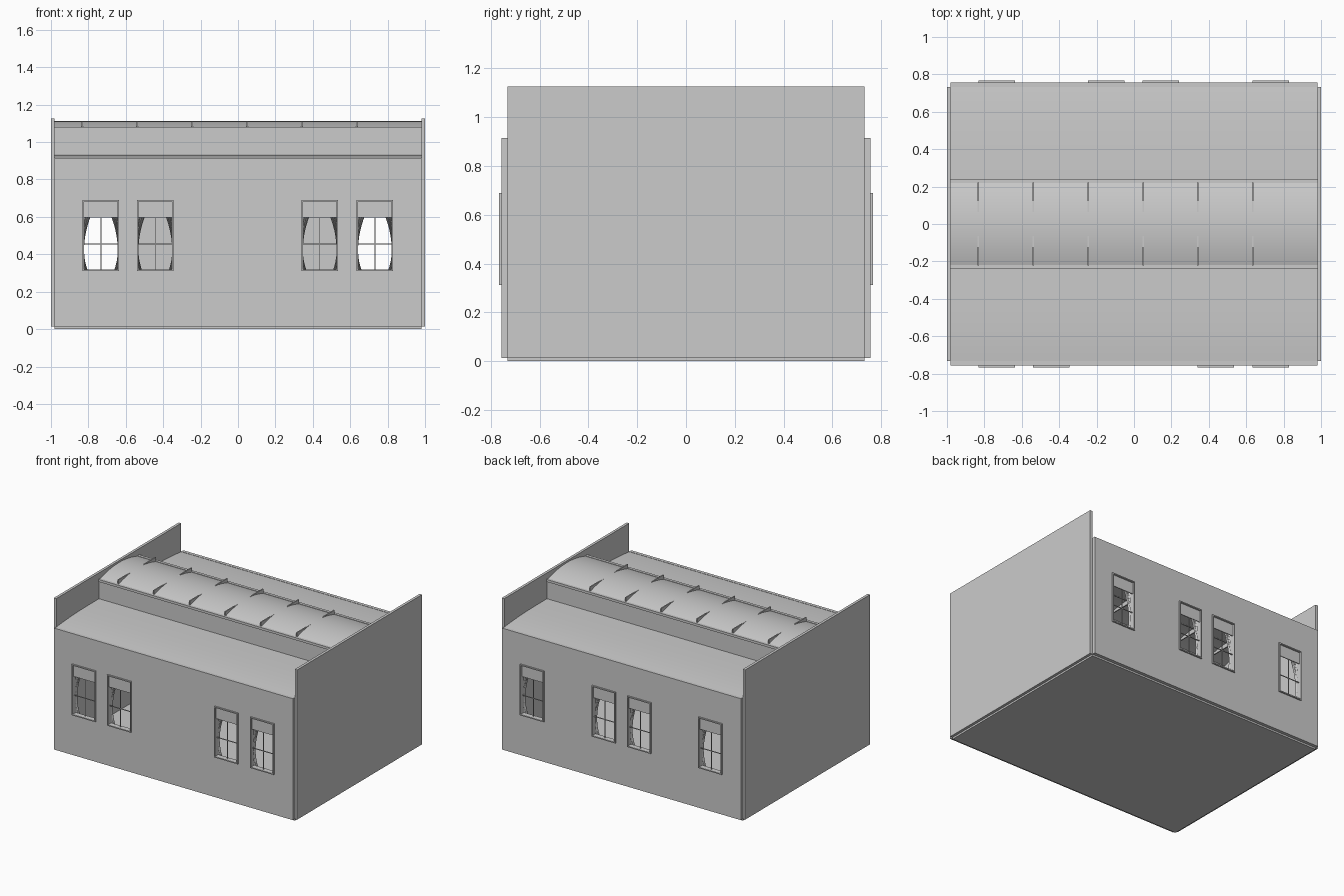
import bpy, bmesh, math

if "Cube" in bpy.data.objects:
    bpy.data.objects.remove(bpy.data.objects["Cube"])

W, Y_IN, Y_OUT = 0.98, 0.733, 0.757      # inner half length, side wall faces
Z0, Z_WALL = 0.013, 0.915
WIN_W, WIN_B, WIN_T = 0.195, 0.312, 0.69
FRONT = [-0.733, -0.442, 0.437, 0.732]
BACK = [-0.733, -0.148, 0.143, 0.732]


def finish(name, bm, smooth=False):
    bmesh.ops.recalc_face_normals(bm, faces=bm.faces)
    me = bpy.data.meshes.new(name)
    bm.to_mesh(me)
    bm.free()
    ob = bpy.data.objects.new(name, me)
    bpy.context.collection.objects.link(ob)
    if smooth:
        bpy.ops.object.select_all(action='DESELECT')
        bpy.context.view_layer.objects.active = ob
        ob.select_set(True)
        bpy.ops.object.shade_smooth_by_angle(angle=math.radians(35))
    return ob


def add_box(bm, x0, x1, y0, y1, z0, z1):
    vs = bmesh.ops.create_cube(bm, size=1)['verts']
    for v in vs:
        v.co = ((x0 + x1) / 2 + v.co.x * (x1 - x0),
                (y0 + y1) / 2 + v.co.y * (y1 - y0),
                (z0 + z1) / 2 + v.co.z * (z1 - z0))


def box(name, *dims):
    bm = bmesh.new()
    add_box(bm, *dims)
    return finish(name, bm)


def extrude_x(name, top, thick, x0, x1):
    """Roof shell: a (y, z) top curve given thickness and run along x."""
    loop = top + [(y, z - thick) for y, z in reversed(top)]
    bm = bmesh.new()
    a = [bm.verts.new((x0, y, z)) for y, z in loop]
    b = [bm.verts.new((x1, y, z)) for y, z in loop]
    n, m = len(loop), len(top)
    for i in range(n):
        j = (i + 1) % n
        bm.faces.new((a[i], a[j], b[j], b[i]))
    for ring in (a, b):
        for i in range(m - 1):
            bm.faces.new((ring[i], ring[i + 1], ring[n - 2 - i], ring[n - 1 - i]))
    return finish(name, bm, True)


def side_wall(name, s, centres):
    """Wall sheet with window holes, thickened towards the outside."""
    h = WIN_W / 2 - 0.003
    xs = [-W] + [c + d for c in centres for d in (-h, h)] + [W]
    zs = [Z0, WIN_B + 0.003, WIN_T - 0.003, Z_WALL]
    bm = bmesh.new()
    grid = [[[bm.verts.new((x, y, z)) for z in zs] for x in xs]
            for y in (s * Y_IN, s * Y_OUT)]
    solid = lambda i, k: (0 <= i < len(xs) - 1 and 0 <= k < 3
                          and not (k == 1 and i % 2 == 1))
    for i in range(len(xs) - 1):
        for k in range(3):
            if not solid(i, k):
                continue
            for g in grid:
                bm.faces.new((g[i][k], g[i + 1][k], g[i + 1][k + 1], g[i][k + 1]))
            for di, dk, p, q in ((-1, 0, (i, k), (i, k + 1)),
                                 (1, 0, (i + 1, k), (i + 1, k + 1)),
                                 (0, -1, (i, k), (i + 1, k)),
                                 (0, 1, (i, k + 1), (i + 1, k + 1))):
                if not solid(i + di, k + dk):
                    bm.faces.new((grid[0][p[0]][p[1]], grid[0][q[0]][q[1]],
                                  grid[1][q[0]][q[1]], grid[1][p[0]][p[1]]))
    finish(name, bm)


def window(tag, s, c):
    h, f = WIN_W / 2, 0.008

    def bar(bm, x0, x1, ya, yb, z0, z1):
        add_box(bm, c + x0, c + x1, min(s * ya, s * yb), max(s * ya, s * yb), z0, z1)
    # frame standing proud of the wall
    bm = bmesh.new()
    for x0, x1 in ((-h, -h + f), (h - f, h)):
        bar(bm, x0, x1, 0.728, 0.767, WIN_B, WIN_T)
    for z0, z1 in ((WIN_B, WIN_B + f), (WIN_T - f, WIN_T)):
        bar(bm, -h + f, h - f, 0.728, 0.767, z0, z1)
    finish("window_frame_" + tag, bm)
    # glazing bars
    bm = bmesh.new()
    bar(bm, -0.002, 0.002, 0.743, 0.748, WIN_B + f, 0.6)
    bar(bm, -h + f, h - f, 0.743, 0.748, 0.453, 0.458)
    finish("glazing_bars_" + tag, bm)
    # roller blind
    bm = bmesh.new()
    bar(bm, -h + f, h - f, 0.748, 0.754, 0.597, WIN_T - f)
    finish("blind_" + tag, bm)
    # pair of pleated curtains, tied back below the middle
    bm = bmesh.new()
    nu, nz = 24, 14
    for side in (-1, 1):
        rows = []
        for k in range(nz + 1):
            z = 0.305 + (0.695 - 0.305) * k / nz
            t = (z - 0.42) / 0.18
            inner = 0.09 - 0.034 * t * t if t > 0 else 0.09 - 0.055 * t * t
            inner = max(inner, 0.02)
            rows.append([bm.verts.new((c + side * (0.108 + (inner - 0.108) * u / nu),
                                       s * (0.716 + 0.007 * math.sin(u / nu * 10 * math.pi)), z))
                         for u in range(nu + 1)])
        for r0, r1 in zip(rows, rows[1:]):
            for u in range(nu):
                bm.faces.new((r0[u], r0[u + 1], r1[u + 1], r1[u]))
    finish("curtains_" + tag, bm, True)


# floor and end walls
box("floor", -W, W, -Y_IN, Y_IN, 0, Z0)
for tag, s in (("left", -1), ("right", 1)):
    box("end_wall_" + tag, min(s, s * W), max(s, s * W), -Y_IN, Y_IN, Z0, 1.125)

# long sides: wall, windows, lower roof, raised skylight wall and its rail
for tag, s, centres in (("front", -1, FRONT), ("back", 1, BACK)):
    side_wall("side_wall_" + tag, s, centres)
    for i, c in enumerate(centres):
        window(f"{tag}_{i + 1}", s, c)
    curve = []
    for i in range(17):
        t = i / 16
        curve.append((s * (0.225 + (Y_IN - 0.225) * t), 0.933 - 0.02 * t ** 3))
    extrude_x("lower_roof_" + tag, curve, 0.012, -W, W)
    y = sorted((s * 0.222, s * 0.232))
    box("raised_wall_" + tag, -W, W, *y, 0.92, 1.062)
    y = sorted((s * 0.219, s * 0.24))
    box("raised_rail_" + tag, -W, W, *y, 1.062, 1.08)

# arched upper roof
arc = [(-0.225 + 0.45 * i / 24, 1.112 - 0.037 * ((i - 12) / 12) ** 2) for i in range(25)]
extrude_x("upper_roof", arc, 0.008, -W, W)

# cross ribs, flat on top so they show beside the crown of the arch
for i in range(6):
    x = -0.832 + 0.2935 * i
    box(f"roof_rib_{i + 1}", x - 0.004, x + 0.004, -0.222, 0.222, 1.072, 1.109)
